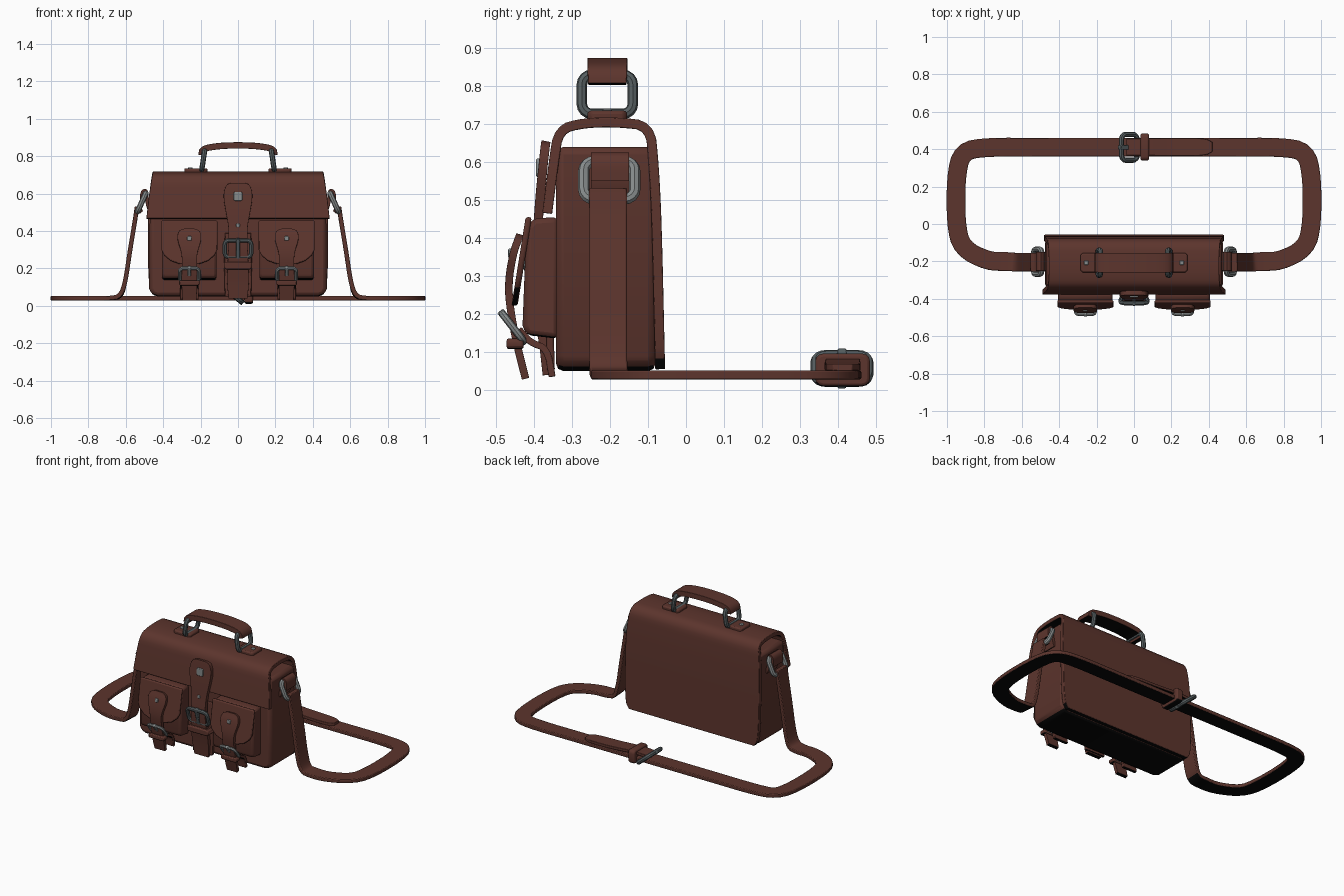
import bpy, bmesh, math
from mathutils import Vector

if "Cube" in bpy.data.objects:
    bpy.data.objects.remove(bpy.data.objects["Cube"], do_unlink=True)


def material(name, rgb, rough):
    m = bpy.data.materials.new(name)
    m.use_nodes = True
    m.diffuse_color = (*rgb, 1)
    shader = m.node_tree.nodes["Principled BSDF"]
    shader.inputs["Base Color"].default_value = (*rgb, 1)
    shader.inputs["Roughness"].default_value = rough
    return m


LEATHER = material("brown leather", (0.108, 0.035, 0.026), 0.7)
BASE = material("black base leather", (0.002, 0.002, 0.002), 0.8)
METAL = material("light grey metal", (0.24, 0.26, 0.26), 0.5)
DARK = material("dark grey metal", (0.095, 0.115, 0.12), 0.5)
X, Y, Z = Vector((1, 0, 0)), Vector((0, 1, 0)), Vector((0, 0, 1))


def finish(name, verts, faces, mat, bevel=0.0):
    me = bpy.data.meshes.new(name)
    me.from_pydata(verts, [], faces)
    me.materials.append(mat)
    bm = bmesh.new()
    bm.from_mesh(me)
    bmesh.ops.recalc_face_normals(bm, faces=bm.faces)
    bm.normal_update()
    # Leather is black on its underside
    if mat == LEATHER:
        me.materials.append(BASE)
        for f in bm.faces:
            f.material_index = int(f.normal.z < -0.5)
    bm.to_mesh(me)
    bm.free()
    ob = bpy.data.objects.new(name, me)
    bpy.context.collection.objects.link(ob)
    if bevel:
        mod = ob.modifiers.new("soft edges", "BEVEL")
        mod.width, mod.segments, mod.limit_method = bevel, 2, "ANGLE"
        mod.angle_limit = math.radians(40)
    bpy.ops.object.select_all(action="DESELECT")
    bpy.context.view_layer.objects.active = ob
    ob.select_set(True)
    bpy.ops.object.shade_smooth_by_angle(angle=math.radians(40))


def soften(pts, rounds):
    """Cut the corners of an open path, keeping its ends."""
    pts = [Vector(p) for p in pts]
    for _ in range(rounds):
        out = [pts[0]]
        for a, b in zip(pts, pts[1:]):
            out += [a.lerp(b, 0.25), a.lerp(b, 0.75)]
        pts = out + [pts[-1]]
    return pts


def ribbon(name, pts, thick, side=None, bevel=0.005):
    """Strap along (x, y, z, width) points; lies flat where no side is given."""
    pts = soften(pts, 2)
    verts, n = [], len(pts)
    for i, p in enumerate(pts):
        t = (pts[min(i + 1, n - 1)] - pts[max(i - 1, 0)]).to_3d().normalized()
        s = side or t.cross(Z).normalized()
        up = t.cross(s).normalized() * thick / 2
        c, w = p.to_3d(), s * p.w / 2
        verts += [c - w - up, c + w - up, c + w + up, c - w + up]
    faces = [(0, 1, 2, 3), tuple(range(4 * n - 4, 4 * n))]
    for k in range(0, 4 * n - 4, 4):
        for j in range(4):
            a, b = k + j, k + (j + 1) % 4
            faces.append((a, b, b + 4, a + 4))
    finish(name, verts, faces, LEATHER, bevel)


def hanging(name, x, pts, thick):
    """Strap running over the (y, z, width) profile, flat across x."""
    ribbon(name, [(x, y, z, w) for y, z, w in pts], thick, X)


def prism(name, outline, place, depth, mat=LEATHER, bevel=0.01):
    """Extrude a 2D outline; place maps (a, b) to a point."""
    base = [Vector(place(a, b)) for a, b in outline]
    n = len(base)
    faces = [tuple(range(n)), tuple(range(n, 2 * n))]
    faces += [(i, (i + 1) % n, (i + 1) % n + n, i + n) for i in range(n)]
    finish(name, base + [v + depth for v in base], faces, mat, bevel)


def rounded(hu, hv, r, steps=4):
    out = []
    for q, (su, sv) in enumerate([(1, 1), (-1, 1), (-1, -1), (1, -1)]):
        for k in range(steps + 1):
            a = math.pi / 2 * (q + k / steps)
            out.append((su * (hu - r) + r * math.cos(a), sv * (hv - r) + r * math.sin(a)))
    return out


def ring(name, c, u, v, hu, hv, r, mat, prong=False):
    """Rounded rectangular wire frame, with an optional buckle prong."""
    c, u, v = Vector(c), u.normalized(), v.normalized()
    sides, path = 8, rounded(hu - r, hv - r, min(hu, hv) * 0.4)
    normal, n = u.cross(v), len(path)
    verts = []
    for i, (a, b) in enumerate(path):
        (pa, pb), (na, nb) = path[i - 1], path[(i + 1) % n]
        out = (u * (nb - pb) - v * (na - pa)).normalized()
        for k in range(sides):
            t = 2 * math.pi * k / sides
            verts.append(c + u * a + v * b + (out * math.cos(t) + normal * math.sin(t)) * r)
    faces = []
    for i in range(n):
        for k in range(sides):
            l, j = (k + 1) % sides, (i + 1) % n
            faces.append((i * sides + k, i * sides + l, j * sides + l, j * sides + k))
    finish(name, verts, faces, mat)
    if prong:
        bar = rounded(r * 0.9, hv, r * 0.5, 2)
        prism(name + "_prong", bar, lambda a, b: c + u * a + v * b - normal * r, normal * r * 2, mat, 0.003)


def rivet(name, x, y, z, size, depth):
    if depth.y:
        place = lambda a, b: (x + a, y, z + b)
    else:
        place = lambda a, b: (x + a, y + b, z)
    prism(name, rounded(size, size, size * 0.35, 2), place, depth, METAL, 0.003)


# Main compartment with rounded lower corners and a slightly peaked top
body = [(-0.47, 0.64), (-0.475, 0.09), (-0.46, 0.06), (-0.43, 0.05)]
body += [(-x, z) for x, z in reversed(body)]
prism("bag_body", body, lambda a, b: (a, -0.342, b), Y * 0.262, bevel=0.02)

# Back panel that wraps over the top as the front flap
hanging("back_panel_and_flap", 0, [
    (-0.068, 0.055, 0.90), (-0.069, 0.10, 0.96), (-0.077, 0.45, 0.965), (-0.085, 0.60, 0.95),
    (-0.095, 0.695, 0.92), (-0.18, 0.705, 0.91), (-0.27, 0.703, 0.91), (-0.335, 0.685, 0.92),
    (-0.348, 0.60, 0.95), (-0.365, 0.465, 0.98)], 0.026)

# Centre closure strap, buckle and lower tab
hanging("centre_strap", 0, [
    (-0.368, 0.655, 0.07), (-0.370, 0.645, 0.13), (-0.376, 0.59, 0.16), (-0.385, 0.50, 0.13),
    (-0.390, 0.42, 0.10), (-0.40, 0.34, 0.10), (-0.395, 0.24, 0.11), (-0.375, 0.13, 0.12),
    (-0.365, 0.04, 0.10)], 0.024)
hanging("centre_lower_tab", 0, [(-0.355, 0.39, 0.14), (-0.36, 0.22, 0.15), (-0.355, 0.05, 0.14)], 0.02)
prism("centre_keeper", rounded(0.075, 0.02, 0.01, 2), lambda a, b: (a, -0.42, 0.215 + b), Y * 0.07)
ring("centre_buckle", (0, -0.41, 0.305), X, Vector((0, -0.3, 1)), 0.083, 0.058, 0.012, DARK, True)
rivet("centre_rivet", 0, -0.394, 0.585, 0.024, Y * 0.02)
rivet("centre_stud", 0, -0.405, 0.43, 0.01, Y * 0.02)

for s, tag in ((1, "left"), (-1, "right")):
    px = 0.26 * s

    # Front pocket with its curved lid
    pocket = [(-0.335, 0.455), (-0.40, 0.452), (-0.42, 0.43), (-0.43, 0.17), (-0.42, 0.145), (-0.335, 0.135)]
    prism(tag + "_pocket", pocket, lambda a, b: (px - 0.145, a, b), X * 0.29, bevel=0.014)
    lid = [(-0.15, 0.455), (-0.15, 0.30), (-0.135, 0.27), (-0.10, 0.24), (-0.05, 0.222)]
    lid += [(-x, z) for x, z in reversed(lid)]
    prism(tag + "_pocket_lid", lid, lambda a, b: (px + a, -0.405 - (0.46 - b) * 0.16, b), Y * -0.016, bevel=0.006)

    # Pocket strap, lower tab, keeper and buckle
    hanging(tag + "_pocket_strap", px, [
        (-0.437, 0.41, 0.05), (-0.44, 0.40, 0.11), (-0.455, 0.36, 0.135), (-0.468, 0.28, 0.08),
        (-0.462, 0.21, 0.08), (-0.445, 0.12, 0.085), (-0.422, 0.03, 0.075)], 0.02)
    hanging(tag + "_pocket_tab", px, [
        (-0.44, 0.16, 0.08), (-0.41, 0.125, 0.09), (-0.365, 0.11, 0.10), (-0.352, 0.035, 0.10)], 0.018)
    prism(tag + "_pocket_keeper", rounded(0.055, 0.014, 0.008, 2), lambda a, b: (px + a, -0.472, 0.122 + b), Y * 0.045, bevel=0.006)
    ring(tag + "_pocket_buckle", (px, -0.455, 0.165), X, Vector((0, -0.7, 0.9)), 0.062, 0.055, 0.01, METAL, True)
    rivet(tag + "_pocket_rivet", px, -0.468, 0.36, 0.012, Y * 0.018)

    # Handle mount on the top
    prism(tag + "_handle_pad", rounded(0.062, 0.052, 0.015, 2), lambda a, b: (0.225 * s + a, -0.207 + b, 0.705), Z * 0.03, bevel=0.008)
    rivet(tag + "_handle_rivet", 0.255 * s, -0.207, 0.732, 0.012, Z * 0.008)
    ring(tag + "_handle_ring", (0.186 * s, -0.207, 0.778), Y, Vector((-0.15 * s, 0, 1)), 0.081, 0.066, 0.014, DARK)

    # Side tab and ring that carry the shoulder strap
    ribbon(tag + "_side_tab", [
        (0.47 * s, -0.2, 0.50, 0.10), (0.487 * s, -0.2, 0.55, 0.10), (0.487 * s, -0.2, 0.62, 0.10),
        (0.515 * s, -0.2, 0.61, 0.10), (0.515 * s, -0.2, 0.55, 0.10)], 0.018, Y)
    ring(tag + "_side_ring", (0.515 * s, -0.202, 0.552), Y, Vector((-0.45 * s, 0, 1)), 0.082, 0.07, 0.015, METAL)

    # Shoulder strap: down the side, then flat around to the back
    route = [(0.515, -0.205, 0.50), (0.54, -0.205, 0.53), (0.55, -0.205, 0.46), (0.58, -0.205, 0.28), (0.60, -0.205, 0.14),
             (0.625, -0.205, 0.05), (0.68, -0.20, 0.04), (0.78, -0.20, 0.04), (0.92, -0.13, 0.04), (0.952, 0, 0.04),
             (0.952, 0.25, 0.04), (0.92, 0.39, 0.04), (0.78, 0.412, 0.04), (0.50, 0.41, 0.04), (0, 0.41, 0.04)]
    ribbon(tag + "_shoulder_strap", [(x * s, y, z, 0.10) for x, y, z in route[1:]], 0.024)
    ribbon(tag + "_strap_loop", [(x * s, y, z, 0.10) for x, y, z in (route[2], route[1], route[0])], 0.022, Y)

# Carrying handle
ribbon("handle", [
    (-0.195, -0.207, 0.805, 0.10), (-0.19, -0.207, 0.84, 0.105), (-0.10, -0.207, 0.855, 0.105), (0, -0.207, 0.858, 0.105),
    (0.10, -0.207, 0.855, 0.105), (0.19, -0.207, 0.84, 0.105), (0.195, -0.207, 0.805, 0.10)], 0.034, Y, bevel=0.012)

# Shoulder strap adjuster at the back, with its loose tail
ribbon("strap_tail", [
    (-0.04, 0.412, 0.07, 0.09), (0.06, 0.412, 0.075, 0.09), (0.20, 0.412, 0.064, 0.095),
    (0.38, 0.412, 0.060, 0.095), (0.42, 0.412, 0.060, 0.05)], 0.018)
prism("strap_keeper", rounded(0.072, 0.043, 0.02, 3), lambda a, b: (0.035, 0.412 + a, 0.053 + b), X * 0.045, bevel=0.008)
ring("strap_buckle", (-0.025, 0.41, 0.057), Y, Vector((-0.6, 0, 0.5)), 0.083, 0.068, 0.014, DARK, True)
